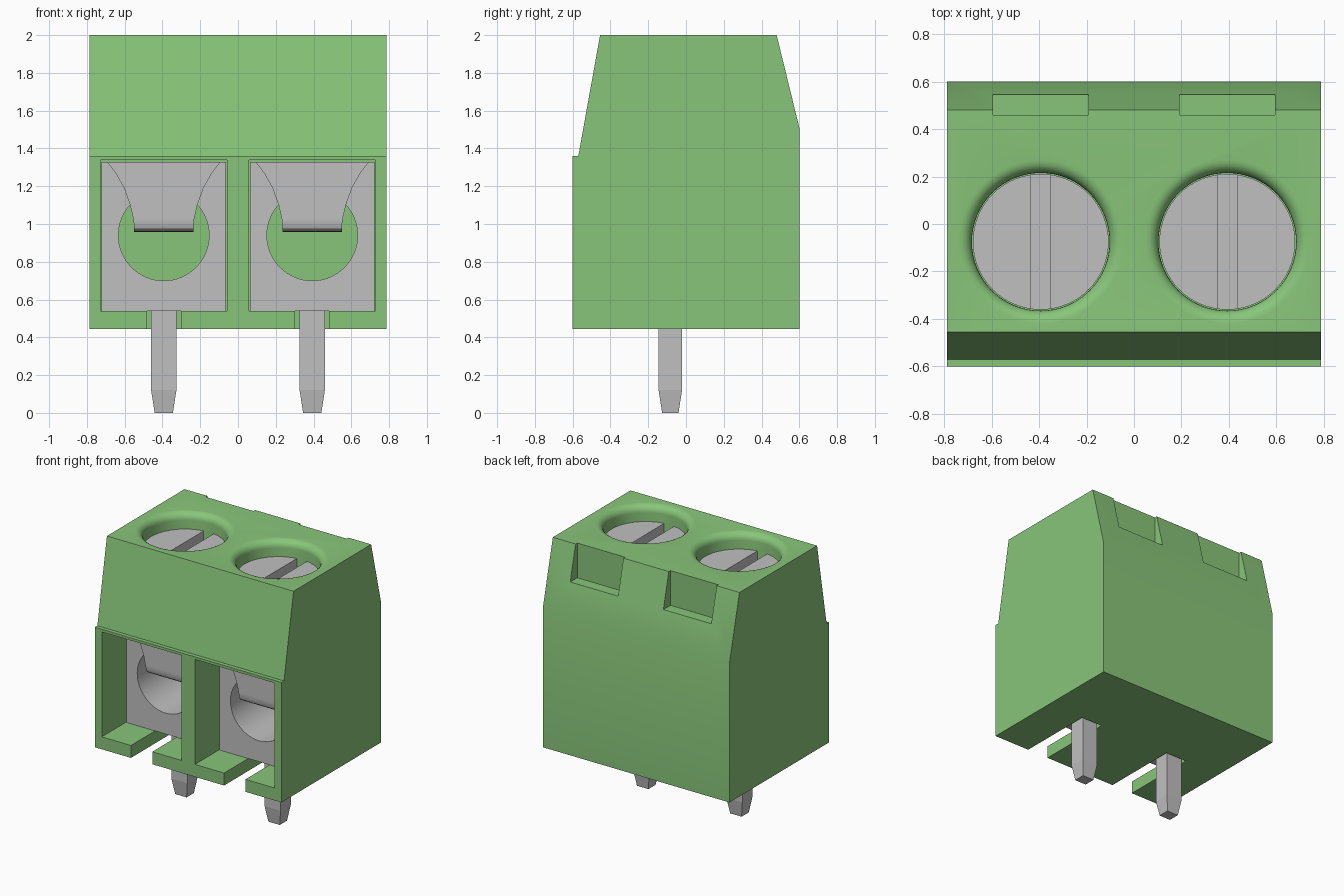
import bpy, bmesh, math
from mathutils import Matrix, Vector

cube = bpy.data.objects.get("Cube")
if cube:
    bpy.data.objects.remove(cube, do_unlink=True)


def material(name, rgb):
    m = bpy.data.materials.new(name)
    m.use_nodes = True
    m.diffuse_color = (*rgb, 1)
    m.node_tree.nodes["Principled BSDF"].inputs["Base Color"].default_value = (*rgb, 1)
    return m


GREEN = material("green plastic", (0.25, 0.56, 0.195))
GREY = material("grey metal", (0.53, 0.53, 0.53))


def finish(name, bm, mat):
    bmesh.ops.recalc_face_normals(bm, faces=bm.faces)
    mesh = bpy.data.meshes.new(name)
    bm.to_mesh(mesh)
    bm.free()
    mesh.materials.append(mat)
    ob = bpy.data.objects.new(name, mesh)
    bpy.context.collection.objects.link(ob)
    return ob


def box(name, lo, hi, mat):
    lo, hi = Vector(lo), Vector(hi)
    bm = bmesh.new()
    size = Matrix.Diagonal((*(hi - lo), 1))
    bmesh.ops.create_cube(bm, size=1, matrix=Matrix.Translation((lo + hi) / 2) @ size)
    return finish(name, bm, mat)


def lathe(name, profile, mat, matrix, steps=64):
    """Closed solid turned about z from (radius, height) points."""
    bm = bmesh.new()
    rings = []
    for r, z in profile:
        rings.append([bm.verts.new((r * math.cos(2 * math.pi * i / steps),
                                    r * math.sin(2 * math.pi * i / steps), z))
                      for i in range(steps)])
    for a, b in zip(rings, rings[1:]):
        for i in range(steps):
            j = (i + 1) % steps
            bm.faces.new((a[i], a[j], b[j], b[i]))
    bm.faces.new(rings[0])
    bm.faces.new(rings[-1])
    bm.transform(matrix)
    return finish(name, bm, mat)


def activate(ob):
    bpy.ops.object.select_all(action="DESELECT")
    ob.select_set(True)
    bpy.context.view_layer.objects.active = ob


def cut(ob, cutter):
    mod = ob.modifiers.new("cut", "BOOLEAN")
    mod.operation = "DIFFERENCE"
    mod.solver = "EXACT"
    mod.object = cutter
    activate(ob)
    bpy.ops.object.modifier_apply(modifier=mod.name)
    bpy.data.objects.remove(cutter, do_unlink=True)


def smooth(ob):
    activate(ob)
    bpy.ops.object.shade_smooth_by_angle(angle=math.radians(30))


# Housing: side profile extruded across the width
HALF = 0.787
bm = bmesh.new()
side = [(-0.6, 0.445), (0.6, 0.445), (0.6, 1.51), (0.48, 2),
        (-0.455, 2), (-0.57, 1.36), (-0.6, 1.36)]
face = bm.faces.new([bm.verts.new((-HALF, y, z)) for y, z in side])
ext = bmesh.ops.extrude_face_region(bm, geom=[face])
bmesh.ops.translate(bm, vec=(2 * HALF, 0, 0),
                    verts=[v for v in ext["geom"] if isinstance(v, bmesh.types.BMVert)])
housing = finish("housing", bm, GREEN)

SCREW_Y = -0.075
PIN_Y = -0.083
FACE_Y = -0.31
FILLET = 0.055

for label, cx in (("right", -0.393), ("left", 0.393)):
    # Wire pocket, pin slot and rear notch
    cut(housing, box("pocket", (cx - 0.336, -0.8, 0.54), (cx + 0.336, 0.2, 1.34), GREEN))
    cut(housing, box("slot", (cx - 0.09, -0.8, 0.3), (cx + 0.09, 0, 0.56), GREEN))
    cut(housing, box("notch", (cx - 0.202, 0.46, 1.735), (cx + 0.202, 0.8, 2.2), GREEN))

    # Screw well with rounded rim
    rim = [(0.345 - FILLET * math.cos(a), 2 - FILLET + FILLET * math.sin(a))
           for a in [math.pi / 2 * i / 6 for i in range(7)]]
    cut(housing, lathe("well", [(0.29, 1.45)] + rim + [(0.345, 2.1)], GREEN,
                       Matrix.Translation((cx, SCREW_Y, 0))))

    # Clamp block with round wire hole
    block = box(label + "_clamp_block", (cx - 0.33, FACE_Y, 0.54), (cx + 0.33, 0.19, 1.328), GREY)
    cut(block, lathe("bore", [(0.24, -0.4), (0.24, 0.3)], GREY,
                     Matrix.Translation((cx, -0.2, 0.94)) @ Matrix.Rotation(math.pi / 2, 4, "X")))
    smooth(block)

    # Bent leaf that hangs over the wire hole: (half width, y, z) rows
    rows = [(0.3, -0.315, 1.328), (0.255, -0.315, 1.27), (0.21, -0.315, 1.19),
            (0.178, -0.315, 1.1), (0.162, -0.315, 1.03), (0.158, -0.315, 1.0),
            (0.158, -0.307, 0.98), (0.158, -0.29, 0.968), (0.158, -0.27, 0.965),
            (0.158, -0.08, 0.965)]
    bm = bmesh.new()
    pairs = [[bm.verts.new((cx + s * w, y, z)) for s in (-1, 1)] for w, y, z in rows]
    for a, b in zip(pairs, pairs[1:]):
        bm.faces.new((a[0], a[1], b[1], b[0]))
    leaf = finish(label + "_clamp_leaf", bm, GREY)
    mod = leaf.modifiers.new("thickness", "SOLIDIFY")
    mod.thickness = 0.015
    mod.offset = 0
    activate(leaf)
    bpy.ops.object.modifier_apply(modifier=mod.name)
    smooth(leaf)

    # Slotted screw
    screw = lathe(label + "_screw", [(0.286, 1.46), (0.286, 1.88)], GREY,
                  Matrix.Translation((cx, SCREW_Y, 0)))
    cut(screw, box("screw_slot", (cx - 0.042, SCREW_Y - 0.4, 1.8),
                   (cx + 0.042, SCREW_Y + 0.4, 2), GREY))
    smooth(screw)

    # Solder pin with tapered tip
    pin = box(label + "_pin", (cx - 0.067, PIN_Y - 0.062, 0), (cx + 0.067, PIN_Y + 0.062, 0.56), GREY)
    bm = bmesh.new()
    bm.from_mesh(pin.data)
    bmesh.ops.bisect_plane(bm, geom=bm.verts[:] + bm.edges[:] + bm.faces[:],
                           plane_co=(0, 0, 0.12), plane_no=(0, 0, 1))
    for v in bm.verts:
        if v.co.z < 0.01:
            v.co.x = cx + (v.co.x - cx) * 0.72
            v.co.y = PIN_Y + (v.co.y - PIN_Y) * 0.7
    bm.to_mesh(pin.data)
    bm.free()

smooth(housing)
